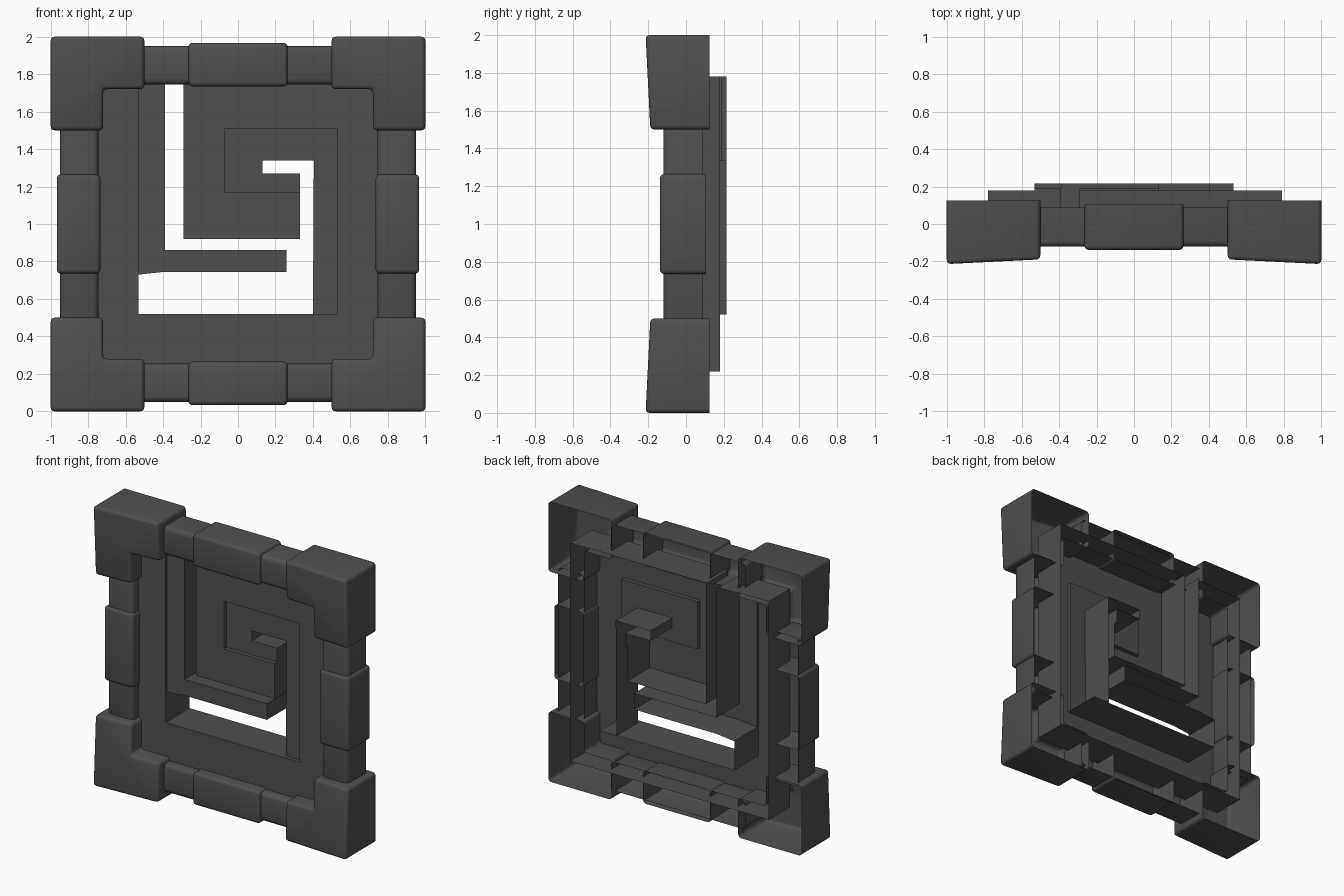
import bpy, bmesh, math

if "Cube" in bpy.data.objects:
    bpy.data.objects.remove(bpy.data.objects["Cube"])

mat = bpy.data.materials.new("dark_grey")
mat.diffuse_color = (0.08, 0.08, 0.08, 1)
mat.use_nodes = True
mat.node_tree.nodes["Principled BSDF"].inputs["Base Color"].default_value = mat.diffuse_color


def shell(name, outline, front, depths, bevel=0.0):
    """Open-backed shell: front plate from an (x, z) outline, one wall per edge.
    front(x, z) gives the plate's y; depths gives each wall's back y (None = no wall)."""
    n = len(outline)
    if not isinstance(depths, list):
        depths = [depths] * n
    bm = bmesh.new()
    f = [bm.verts.new((x, front(x, z), z)) for x, z in outline]
    plate = bm.faces.new(f)
    for i, d in enumerate(depths):
        if d is None:
            continue
        j = (i + 1) % n
        a = bm.verts.new((outline[i][0], d, outline[i][1]))
        b = bm.verts.new((outline[j][0], d, outline[j][1]))
        bm.faces.new((f[j], f[i], a, b))
    bmesh.ops.remove_doubles(bm, verts=bm.verts, dist=1e-4)
    bm.normal_update()
    if plate.normal.y > 0:
        bmesh.ops.reverse_faces(bm, faces=bm.faces)
    if bevel:
        edges = [e for e in bm.edges if len(e.link_faces) == 2]
        bmesh.ops.bevel(bm, geom=edges, offset=bevel, segments=3, profile=0.5,
                        affect='EDGES', clamp_overlap=True)
    me = bpy.data.meshes.new(name)
    bm.to_mesh(me)
    bm.free()
    me.materials.append(mat)
    ob = bpy.data.objects.new(name, me)
    bpy.context.collection.objects.link(ob)
    bpy.ops.object.select_all(action='DESELECT')
    ob.select_set(True)
    bpy.context.view_layer.objects.active = ob
    bpy.ops.object.shade_smooth_by_angle(angle=math.radians(35))
    return ob


# L-shaped corner blocks, front sloping out toward the outer corner
L = [(1, 1), (0.5, 1), (0.5, 0.72), (0.72, 0.72), (0.72, 0.5), (1, 0.5)]
for sx in (-1, 1):
    for sz in (-1, 1):
        shell("corner_block", [(sx * x, 1 + sz * z) for x, z in L],
              lambda x, z: -0.215 + 0.05 * (2 - abs(x) - abs(z - 1)), 0.125, 0.022)


# rails and raised bands on the four sides
def side_bars(name, half, inner, outer, front, back, bevel):
    for s in (-1, 1):
        rect = [(-half, s * inner), (half, s * inner), (half, s * outer), (-half, s * outer)]
        shell(name, [(a, 1 + b) for a, b in rect], lambda x, z: front, back, bevel)
        shell(name, [(b, 1 + a) for a, b in rect], lambda x, z: front, back, bevel)


side_bars("rail", 0.53, 0.745, 0.95, -0.12, 0.09, 0.03)
side_bars("band", 0.265, 0.735, 0.967, -0.138, 0.105, 0.022)

# main spiral panel
FRONT, STEP = -0.06, -0.03
main = [(-0.78, 1.78), (-0.78, 0.22), (0.79, 0.22), (0.79, 1.78), (-0.29, 1.78),
        (-0.29, 0.92), (0.33, 0.92), (0.33, 1.17), (-0.07, 1.17), (-0.07, 1.51),
        (0.53, 1.51), (0.53, 0.52), (-0.53, 0.52), (-0.53, 0.73), (-0.53, 1.78)]
shell("spiral_panel", main, lambda x, z: FRONT,
      [0.18] * 4 + [0.19] * 3 + [STEP] * 4 + [0.21] * 2 + [-0.045, 0.18])

# recessed ledge inside the right side, curling into the centre
inner = [(0.53, 0.52), (0.53, 1.51), (-0.07, 1.51), (-0.07, 1.17), (0.33, 1.17),
         (0.33, 1.27), (0.13, 1.27), (0.13, 1.34), (0.405, 1.34), (0.4, 0.52)]
shell("inner_ledge", inner, lambda x, z: STEP, [None] * 4 + [0.215] * 6)

# recessed ledge down the left side and along the bottom
left = [(-0.53, 1.78), (-0.53, 0.73), (-0.39, 0.745), (0.26, 0.745), (0.26, 0.86),
        (-0.39, 0.86), (-0.39, 1.78)]
shell("left_ledge", left, lambda x, z: -0.045, [None] + [0.215] * 5 + [0.19])
